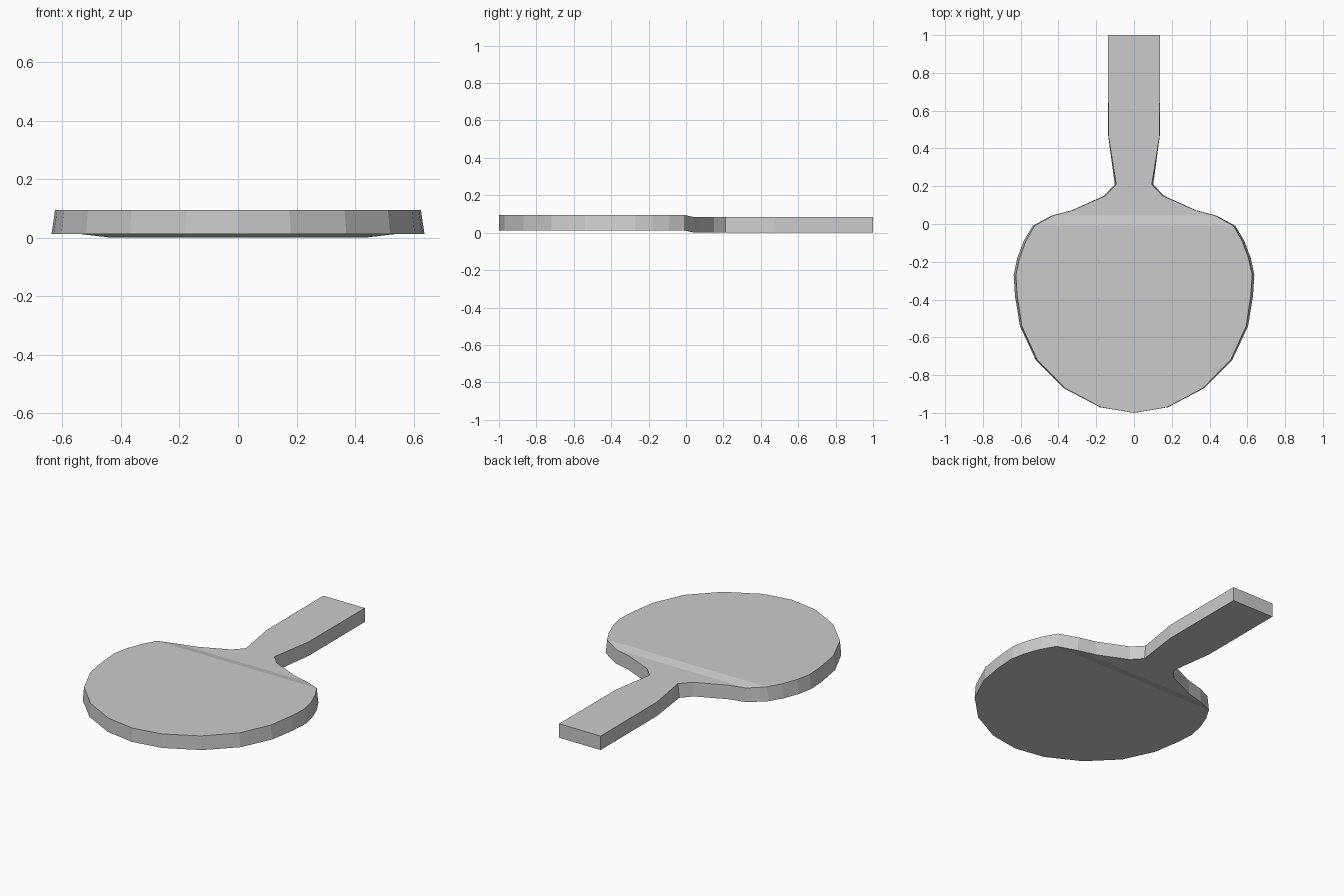
import bpy
import bmesh

if "Cube" in bpy.data.objects:
    bpy.data.objects.remove(bpy.data.objects["Cube"])

# Half outline of the paddle: half width, y, inward lean of the top edge
PROFILE = [
    (0.18, -0.97, 0.004), (0.37, -0.87, 0.006), (0.52, -0.72, 0.008),
    (0.604, -0.54, 0.01), (0.63, -0.38, 0.012), (0.637, -0.27, 0.012),
    (0.618, -0.18, 0.012), (0.584, -0.09, 0.012), (0.537, -0.01, 0.01),
    (0.435, 0.045, 0.006), (0.328, 0.073, 0.004), (0.157, 0.15, 0.006),
    (0.102, 0.21, 0.008), (0.137, 0.47, 0.001), (0.137, 1.0, 0.0),
]
TIP_Y = -1.0
STEP_Y = 0.02          # blade sits slightly higher than the handle
BLADE_Z = (0.012, 0.095)
HANDLE_Z = (0.0, 0.083)

bm = bmesh.new()


def make_layer(top):
    """One side of the paddle as cross strips; returns its outline loop."""
    left, right = [], []
    for x, y, lean in PROFILE:
        z = (BLADE_Z if y < STEP_Y else HANDLE_Z)[top]
        w = x - lean * top
        right.append(bm.verts.new((w, y, z)))
        left.append(bm.verts.new((-w, y, z)))
    tip = bm.verts.new((0, TIP_Y, BLADE_Z[top]))
    bm.faces.new((tip, right[0], left[0]))
    for i in range(len(PROFILE) - 1):
        bm.faces.new((left[i], right[i], right[i + 1], left[i + 1]))
    return [tip] + right + left[::-1]


# Bottom and top surfaces, joined by the rim
low, high = make_layer(0), make_layer(1)
for i in range(len(low)):
    j = (i + 1) % len(low)
    bm.faces.new((low[i], low[j], high[j], high[i]))
bmesh.ops.recalc_face_normals(bm, faces=bm.faces)

mesh = bpy.data.meshes.new("paddle")
bm.to_mesh(mesh)
bm.free()
paddle = bpy.data.objects.new("paddle", mesh)
bpy.context.collection.objects.link(paddle)
